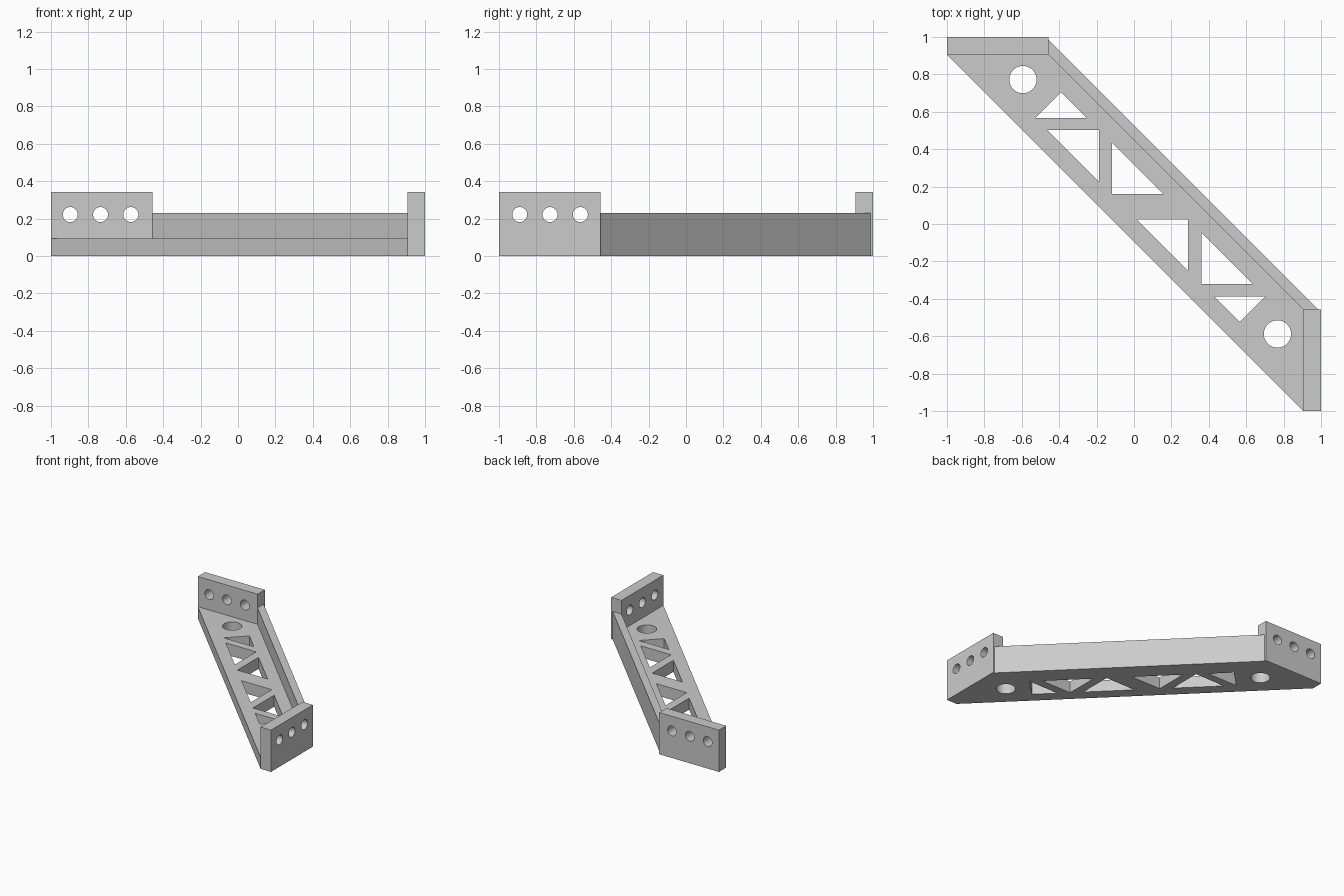
import bpy, bmesh, math
from mathutils import Matrix, Vector

if "Cube" in bpy.data.objects:
    bpy.data.objects.remove(bpy.data.objects["Cube"], do_unlink=True)

grey = bpy.data.materials.new("plain grey")
grey.use_nodes = True
grey.diffuse_color = (0.6, 0.6, 0.6, 1)
grey.node_tree.nodes["Principled BSDF"].inputs["Base Color"].default_value = (0.6, 0.6, 0.6, 1)


def make_object(name, bm):
    bmesh.ops.recalc_face_normals(bm, faces=bm.faces)
    mesh = bpy.data.meshes.new(name)
    bm.to_mesh(mesh)
    bm.free()
    mesh.materials.append(grey)
    obj = bpy.data.objects.new(name, mesh)
    bpy.context.collection.objects.link(obj)
    return obj


def prism(name, outline, bottom, top):
    bm = bmesh.new()
    face = bm.faces.new([bm.verts.new((x, y, bottom)) for x, y in outline])
    new = bmesh.ops.extrude_face_region(bm, geom=[face])["geom"]
    bmesh.ops.translate(bm, vec=(0, 0, top - bottom),
                        verts=[v for v in new if isinstance(v, bmesh.types.BMVert)])
    return make_object(name, bm)


def rod(name, centre, radius, axis):
    bm = bmesh.new()
    turn = Vector((0, 0, 1)).rotation_difference(Vector(axis)).to_matrix().to_4x4()
    bmesh.ops.create_cone(bm, cap_ends=True, segments=48, radius1=radius, radius2=radius,
                          depth=0.4, matrix=Matrix.Translation(centre) @ turn)
    return make_object(name, bm)


def combine(body, part, operation):
    mod = body.modifiers.new(part.name, "BOOLEAN")
    mod.operation, mod.solver, mod.object = operation, "EXACT", part
    bpy.context.view_layer.objects.active = body
    bpy.ops.object.modifier_apply(modifier=mod.name)
    bpy.data.objects.remove(part, do_unlink=True)


# Diagonal floor plate, stiffening rib and the two upright end tabs
IN, END, EDGE = 0.906, -0.457, 0.986
bracket = prism("corner_bracket", [(-1, IN), (END, IN), (IN, END), (IN, -1)], 0, 0.095)
parts = [
    prism("rib", [(END, IN), (END, EDGE), (EDGE, END), (IN, END)], 0, 0.23),
    prism("back_tab", [(-1, IN), (END, IN), (END, 1), (-1, 1)], 0, 0.343),
    prism("side_tab", [(IN, -1), (1, -1), (1, END), (IN, END)], 0, 0.343),
]
for part in parts:
    combine(bracket, part, "UNION")

# Truss openings through the floor
S = 0.275
openings = [
    [(-0.527, 0.567), (-0.252, 0.567), (-0.39, 0.705)],
    [(0.427, -0.387), (0.702, -0.387), (0.565, -0.523)],
]
for x, y in [(-0.188, 0.503), (0.29, 0.025)]:
    openings.append([(x - S, y), (x, y), (x, y - S)])
for x, y in [(-0.118, 0.16), (0.36, -0.32)]:
    openings.append([(x, y + S), (x, y), (x + S, y)])
for outline in openings:
    combine(bracket, prism("truss_cutter", outline, -0.1, 0.2), "DIFFERENCE")

# Large round holes in the floor, small bolt holes in the tabs
for x, y in [(-0.594, 0.772), (0.767, -0.588)]:
    combine(bracket, rod("floor_hole", (x, y, 0.1), 0.073, (0, 0, 1)), "DIFFERENCE")
for t in (-0.897, -0.735, -0.573):
    combine(bracket, rod("back_bolt_hole", (t, 0.95, 0.222), 0.04, (0, 1, 0)), "DIFFERENCE")
    combine(bracket, rod("side_bolt_hole", (0.95, t + 0.008, 0.222), 0.04, (1, 0, 0)), "DIFFERENCE")

# Smooth hole walls, crisp edges elsewhere
bracket.select_set(True)
bpy.context.view_layer.objects.active = bracket
bpy.ops.object.shade_smooth_by_angle(angle=math.radians(30))
